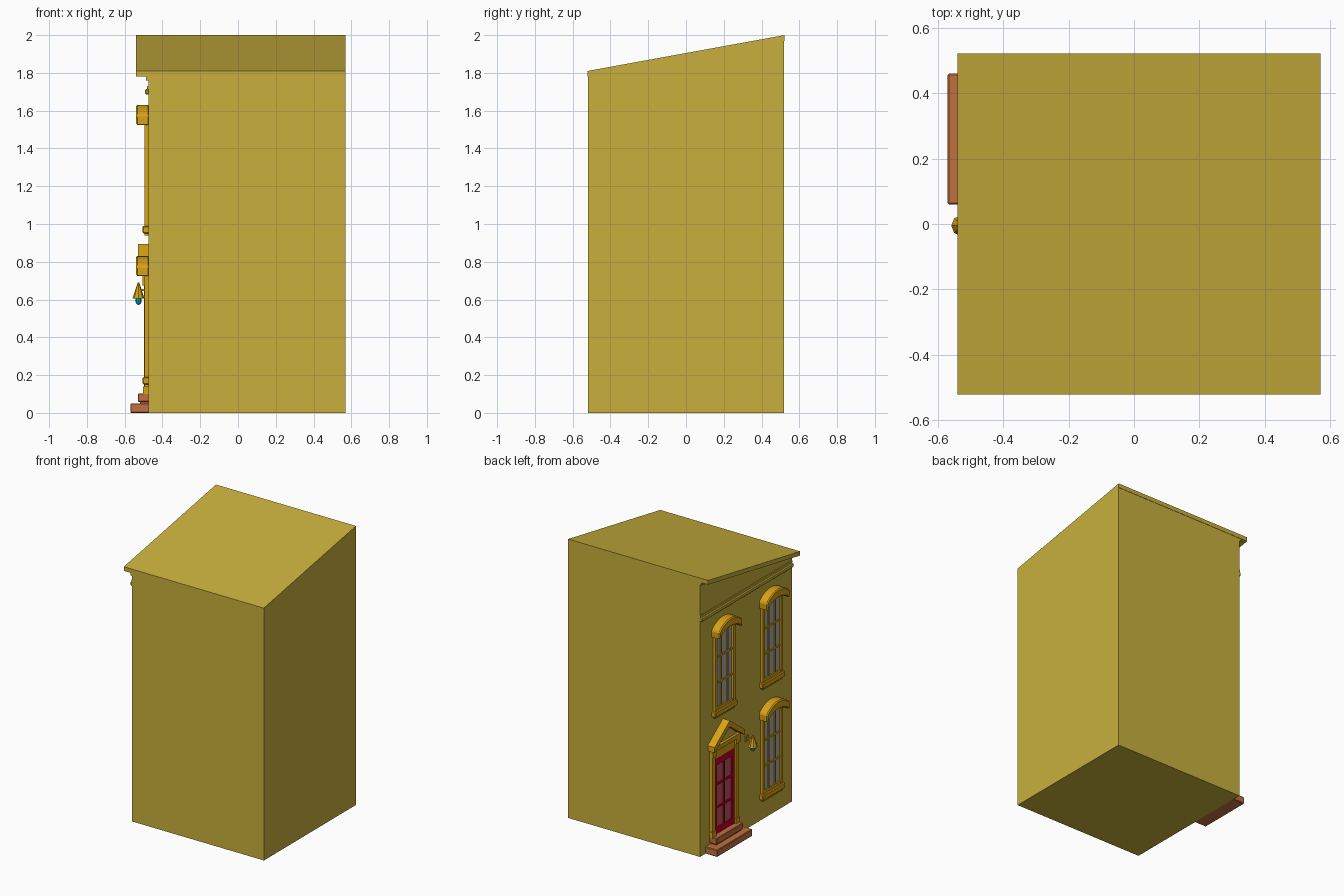
import bpy, bmesh, math
from mathutils import Vector

if "Cube" in bpy.data.objects:
    bpy.data.objects.remove(bpy.data.objects["Cube"])

W = -0.475  # x of the facade wall plane


def material(name, rgb):
    m = bpy.data.materials.new(name)
    m.diffuse_color = (*rgb, 1)
    m.use_nodes = True
    m.node_tree.nodes["Principled BSDF"].inputs["Base Color"].default_value = m.diffuse_color
    return m


WALL = material("wall_yellow", (0.58, 0.435, 0.045))
TRIM = material("trim_gold", (0.67, 0.36, 0.008))
BRICK = material("step_brick", (0.53, 0.16, 0.05))
RED = material("door_red", (0.55, 0.0, 0.02))
PANE = material("door_pane", (0.5, 0.09, 0.12))
GLASS = material("window_glass", (0.42, 0.42, 0.43))
CYAN = material("lamp_cyan", (0.0, 0.42, 0.55))


def prism(name, pts, x0, x1, mat, bevel=0):
    """Extrude a (y, z) outline along x from x0 to x1."""
    bm = bmesh.new()
    a = [bm.verts.new((x0, y, z)) for y, z in pts]
    b = [bm.verts.new((x1, y, z)) for y, z in pts]
    bm.faces.new(a)
    bm.faces.new(b[::-1])
    n = len(pts)
    for i in range(n):
        bm.faces.new((a[i], b[i], b[(i + 1) % n], a[(i + 1) % n]))
    bmesh.ops.recalc_face_normals(bm, faces=bm.faces)
    me = bpy.data.meshes.new(name)
    bm.to_mesh(me)
    bm.free()
    ob = bpy.data.objects.new(name, me)
    bpy.context.collection.objects.link(ob)
    me.materials.append(mat)
    if bevel:
        mod = ob.modifiers.new("soft_edge", 'BEVEL')
        mod.width = bevel
        mod.segments = 1
        mod.limit_method = 'ANGLE'
    return ob


def box(name, y0, y1, z0, z1, depth, mat, bevel=0, back=0.005):
    """Box on the facade, standing out from the wall by depth."""
    return prism(name, [(y0, z0), (y1, z0), (y1, z1), (y0, z1)],
                 W - depth, W + back, mat, bevel)


def arc(yc, half, z, rise, n=12):
    """Segmental arch points from +y end to -y end, springing at z."""
    r = (half * half + rise * rise) / (2 * rise)
    a = math.asin(half / r)
    return [(yc + r * math.sin(a - 2 * a * i / n),
             z + rise - r + r * math.cos(a - 2 * a * i / n)) for i in range(n + 1)]


# House body and sloping roof
prism("house_body", [(-0.52, 0), (0.52, 0), (0.52, 1.985), (-0.52, 1.795)], W, 0.57, WALL)
prism("roof_slab", [(-0.522, 1.78), (0.522, 1.97), (0.522, 2.0), (-0.522, 1.81)], -0.54, 0.57, WALL)
prism("roof_bed_moulding", [(-0.52, 1.76), (0.52, 1.95), (0.52, 1.98), (-0.52, 1.79)],
      W - 0.012, W + 0.005, WALL)
box("frieze_moulding", -0.52, 0.52, 1.685, 1.715, 0.017, WALL, 0.006)
box("frieze_fillet", -0.52, 0.52, 1.715, 1.73, 0.006, WALL)


# Windows with sill, glazing bars and arched hood
def window(label, yc, z):
    box(label + "_sill", yc - 0.127, yc + 0.127, z, z + 0.04, 0.03, TRIM, 0.005)
    box(label + "_sill_apron", yc - 0.11, yc + 0.11, z - 0.012, z, 0.02, TRIM)
    h = 0.11
    top = z + 0.57
    prism(label + "_glass", arc(yc, h, top, 0.04) + [(yc - h, z + 0.04), (yc + h, z + 0.04)],
          W - 0.006, W + 0.005, GLASS)
    for s in (-1, 1):
        y = yc + s * (h - 0.009)
        box(label + "_jamb", y - 0.011, y + 0.011, z + 0.04, top + 0.01, 0.02, TRIM)
        y = yc + s * h / 3
        box(label + "_upright_bar", y - 0.005, y + 0.005, z + 0.04, top + 0.035, 0.013, TRIM)
    box(label + "_bottom_rail", yc - h, yc + h, z + 0.04, z + 0.06, 0.016, TRIM)
    for i in (1, 2):
        zb = z + 0.05 + i * 0.183
        box(label + "_cross_bar", yc - h, yc + h, zb - 0.006, zb + 0.006, 0.013, TRIM)
    outer = arc(yc, 0.13, top + 0.055, 0.055)
    inner = arc(yc, 0.13, top, 0.05)
    prism(label + "_hood", outer + inner[::-1], W - 0.065, W + 0.005, TRIM, 0.007)


window("upper_left_window", 0.26, 0.95)
window("upper_right_window", -0.28, 0.95)
window("lower_right_window", -0.28, 0.15)

# Door steps
D = 0.26
box("lower_step", 0.06, 0.46, 0, 0.05, 0.095, BRICK, 0.004)
box("step_joint", 0.12, 0.40, 0.045, 0.065, 0.045, BRICK)
box("upper_step", 0.11, 0.41, 0.058, 0.103, 0.055, BRICK, 0.004)

# Door leaf: red frame with two by three panes
box("door_panes", D - 0.11, D + 0.11, 0.10, 0.64, 0.005, PANE)
for y, w in ((D - 0.1, 0.016), (D, 0.006), (D + 0.1, 0.016)):
    box("door_stile", y - w, y + w, 0.10, 0.645, 0.013, RED)
for z, w in ((0.125, 0.022), (0.29, 0.007), (0.455, 0.007), (0.62, 0.025)):
    box("door_rail", D - 0.11, D + 0.11, z - w, z + w, 0.0125, RED)

# Door surround: pilasters, lintel and open pediment
for s in (-1, 1):
    y = D + s * 0.132
    box("pilaster", y - 0.018, y + 0.018, 0.10, 0.71, 0.022, TRIM)
    box("pilaster_base", y - 0.022, y + 0.022, 0.10, 0.14, 0.027, TRIM)
    box("pilaster_capital", y - 0.022, y + 0.022, 0.675, 0.715, 0.03, TRIM)
    prism("pediment_rafter", [(D, 0.893), (D + s * 0.172, 0.765), (D + s * 0.172, 0.725), (D, 0.85)],
          W - 0.055, W + 0.005, TRIM)
box("door_lintel", D - 0.115, D + 0.115, 0.645, 0.70, 0.014, TRIM)
box("door_cornice", D - 0.155, D + 0.155, 0.71, 0.74, 0.03, TRIM)
prism("pediment_panel", [(D - 0.15, 0.735), (D + 0.15, 0.735), (D, 0.86)], W - 0.012, W + 0.005, WALL)

# Wall lamp with cone shade, round bulb and bracket
L = Vector((-0.527, -0.005, 0))
bpy.ops.mesh.primitive_cone_add(vertices=8, radius1=0.032, radius2=0.004, depth=0.085,
                                location=L + Vector((0, 0, 0.6475)))
shade = bpy.context.object
shade.name = "lamp_shade"
shade.data.materials.append(TRIM)
bpy.ops.mesh.primitive_uv_sphere_add(segments=10, ring_count=8, radius=0.018,
                                     location=L + Vector((0, 0, 0.597)))
bulb = bpy.context.object
bulb.name = "lamp_bulb"
bulb.scale.z = 1.4
bulb.data.materials.append(CYAN)
box("lamp_bracket", -0.011, 0.001, 0.645, 0.657, 0.05, TRIM)
box("lamp_wall_plate", -0.019, 0.009, 0.63, 0.672, 0.008, TRIM)
